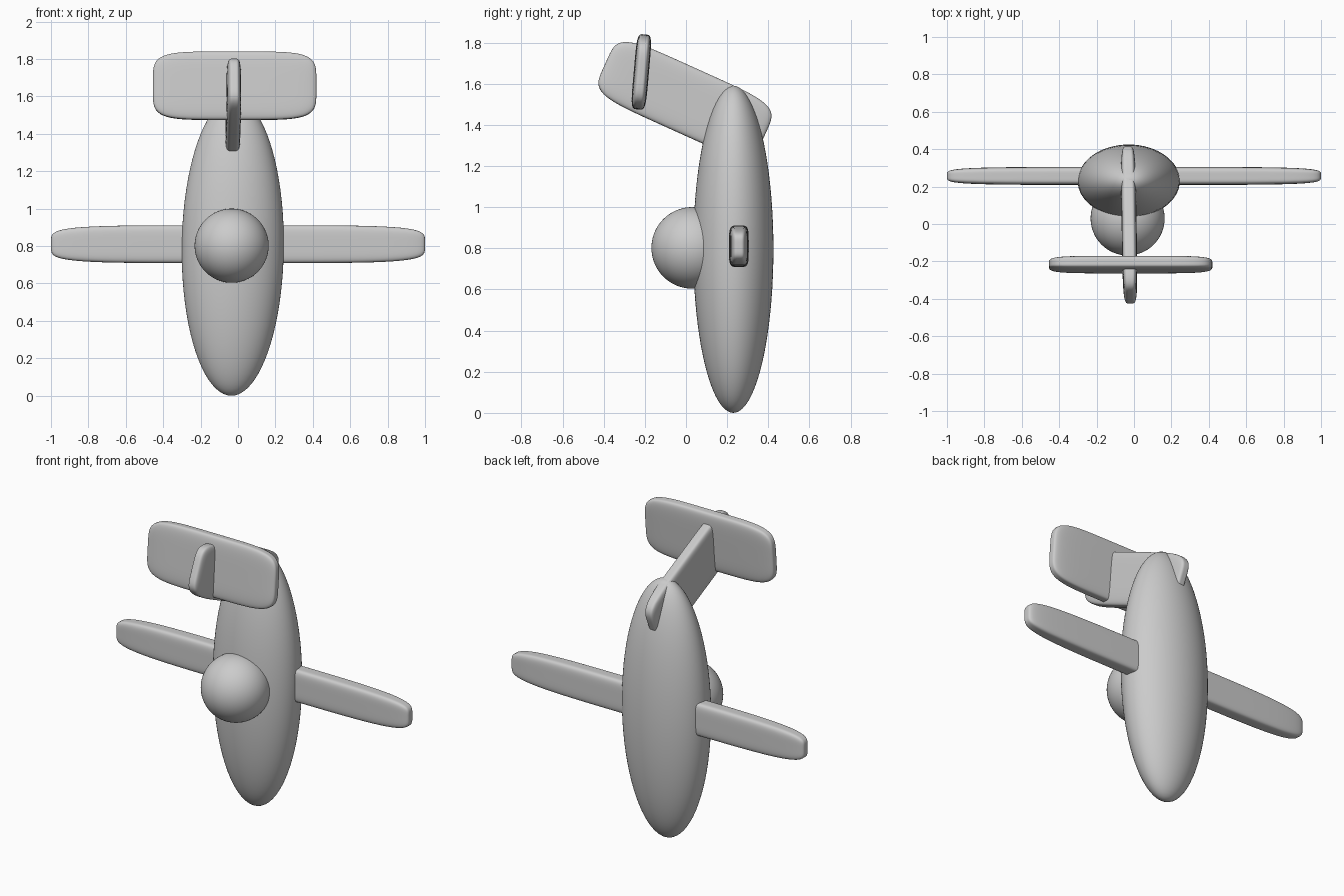
import bpy, bmesh
from math import radians
from mathutils import Vector

if "Cube" in bpy.data.objects:
    bpy.data.objects.remove(bpy.data.objects["Cube"])


def finish(bm, name, loc, half, rot):
    """Turn a unit-sized bmesh into a smooth, scaled and rotated part."""
    bmesh.ops.scale(bm, vec=Vector(half), verts=bm.verts)
    for f in bm.faces:
        f.smooth = True
    me = bpy.data.meshes.new(name)
    bm.to_mesh(me)
    bm.free()
    ob = bpy.data.objects.new(name, me)
    ob.location = loc
    ob.rotation_euler = [radians(a) for a in rot]
    bpy.context.collection.objects.link(ob)
    return ob


def ellipsoid(name, loc, half, rot=(0, 0, 0)):
    bm = bmesh.new()
    bmesh.ops.create_uvsphere(bm, u_segments=64, v_segments=40, radius=1)
    return finish(bm, name, loc, half, rot)


def soft_slab(name, loc, half, rot=(0, 0, 0), p=5.0):
    """Cube pulled onto a superellipsoid: flat sides, soft stretched corners."""
    bm = bmesh.new()
    bmesh.ops.create_cube(bm, size=2)
    bmesh.ops.subdivide_edges(bm, edges=bm.edges, cuts=23, use_grid_fill=True)
    for v in bm.verts:
        v.co /= sum(abs(c) ** p for c in v.co) ** (1 / p)
    return finish(bm, name, loc, half, rot)


# Upright fuselage and round nose
ellipsoid("fuselage", (-0.028, 0.23, 0.795), (0.273, 0.195, 0.795), (0, 0.6, 0))
ellipsoid("nose_ball", (-0.034, 0.03, 0.802), (0.198, 0.198, 0.198))

# Main wing, running through the fuselage
soft_slab("wing", (0, 0.257, 0.81), (1.0, 0.048, 0.101))

# Slanted fin and the tailplane crossing it
soft_slab("tail_fin", (-0.026, -0.005, 1.523), (0.04, 0.425, 0.16), (-24.3, 0, 0.9))
soft_slab("tailplane", (-0.018, -0.217, 1.657), (0.437, 0.037, 0.183), (-5, 0, 0))
